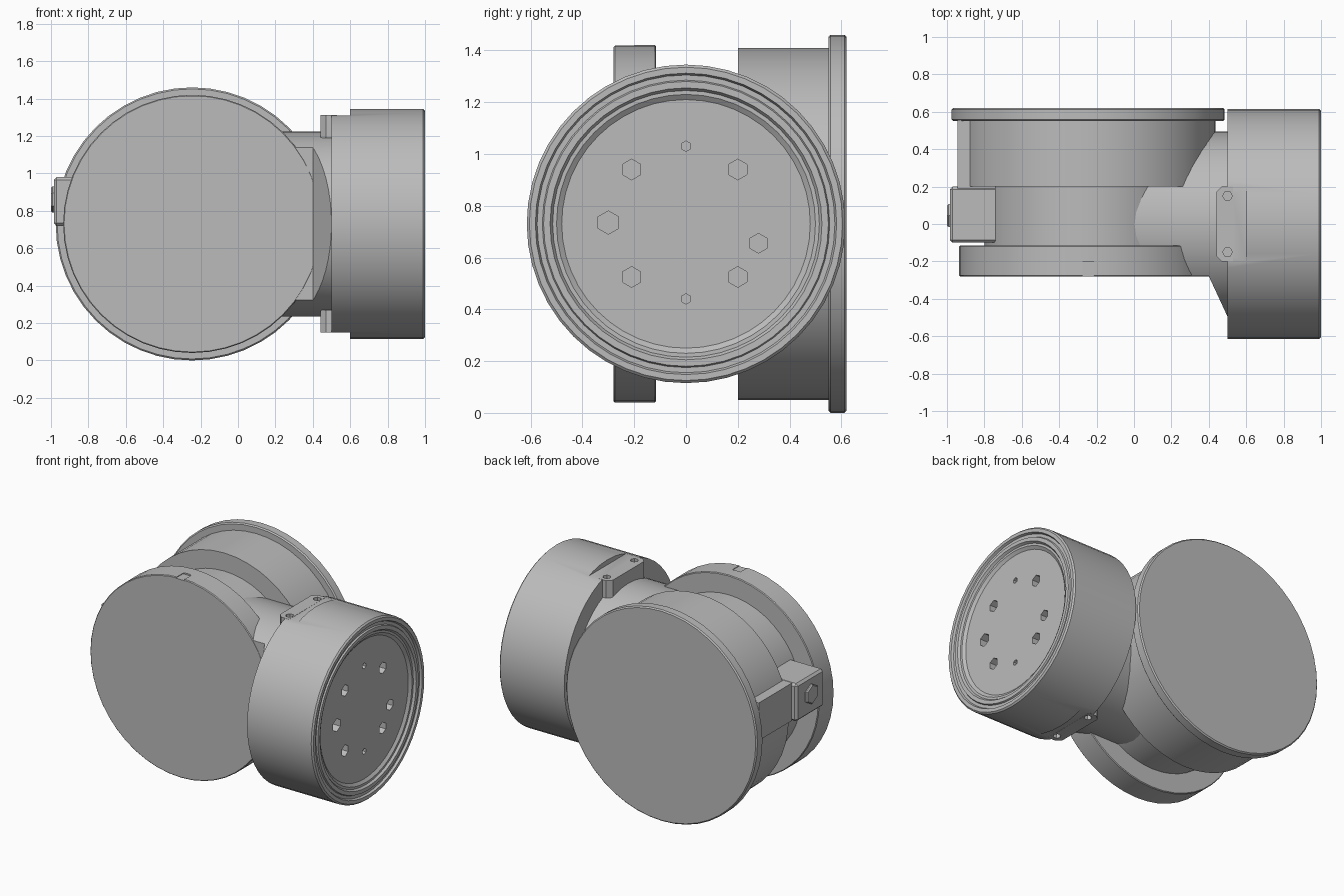
import bpy, bmesh, math
from mathutils import Matrix, Vector

if "Cube" in bpy.data.objects:
    bpy.data.objects.remove(bpy.data.objects["Cube"], do_unlink=True)

GREY = (0.5, 0.5, 0.5, 1)
grey = bpy.data.materials.new("plain grey")
grey.use_nodes = True
grey.diffuse_color = GREY
grey.node_tree.nodes["Principled BSDF"].inputs["Base Color"].default_value = GREY

MID_Z = 0.73      # height of both axes
DRUM_X = -0.245   # axis of the big drum
ALONG = {"x": Matrix.Rotation(math.pi / 2, 4, "Y"),
         "y": Matrix.Rotation(-math.pi / 2, 4, "X"),
         "z": Matrix.Identity(4)}


def finish(name, bm):
    bmesh.ops.remove_doubles(bm, verts=bm.verts, dist=1e-5)
    bmesh.ops.recalc_face_normals(bm, faces=bm.faces)
    mesh = bpy.data.meshes.new(name)
    bm.to_mesh(mesh)
    bm.free()
    obj = bpy.data.objects.new(name, mesh)
    bpy.context.collection.objects.link(obj)
    mesh.materials.append(grey)
    return obj


def lathe(name, profile, axis, centre, steps=48):
    """Turn a (radius, position) profile about an axis."""
    bm = bmesh.new()
    verts = [bm.verts.new((r, 0, h)) for r, h in profile]
    edges = [bm.edges.new(pair) for pair in zip(verts, verts[1:])]
    bmesh.ops.spin(bm, geom=verts + edges, cent=(0, 0, 0), axis=(0, 0, 1),
                   angle=2 * math.pi, steps=steps, use_merge=False)
    bm.transform(Matrix.Translation(centre) @ ALONG[axis])
    return finish(name, bm)


def rod(name, r, start, end, axis, centre, steps=48, bevel=0.0):
    return lathe(name, [(0, start), (r - bevel, start), (r, start + bevel),
                        (r, end - bevel), (r - bevel, end), (0, end)],
                 axis, centre, steps)


def prism(name, outline, low, high):
    """Extrude an outline in x and y between two heights."""
    bm = bmesh.new()
    face = bm.faces.new([bm.verts.new((x, y, low)) for x, y in outline])
    up = bmesh.ops.extrude_face_region(bm, geom=[face])["geom"]
    bmesh.ops.translate(bm, vec=(0, 0, high - low),
                        verts=[v for v in up if isinstance(v, bmesh.types.BMVert)])
    return finish(name, bm)


def box(name, x, y, z):
    return prism(name, [(x[0], y[0]), (x[1], y[0]), (x[1], y[1]), (x[0], y[1])], *z)


def apply_modifier(obj, mod):
    bpy.ops.object.select_all(action="DESELECT")
    bpy.context.view_layer.objects.active = obj
    obj.select_set(True)
    bpy.ops.object.modifier_apply(modifier=mod.name)


def carve(obj, cutter, operation="DIFFERENCE"):
    mod = obj.modifiers.new("carve", "BOOLEAN")
    mod.operation, mod.solver, mod.object = operation, "EXACT", cutter
    apply_modifier(obj, mod)
    bpy.data.objects.remove(cutter, do_unlink=True)


def soften(obj, width):
    mod = obj.modifiers.new("soften", "BEVEL")
    mod.width, mod.segments = width, 1
    apply_modifier(obj, mod)


# Big drum: rear flange, body, waist and front disc
drum_centre = (DRUM_X, 0, MID_Z)
rear_flange = rod("rear_flange", 0.73, 0.55, 0.62, "y", drum_centre, bevel=0.008)
drum_body = rod("drum_body", 0.68, 0.2, 0.56, "y", drum_centre)
drum_waist = rod("drum_waist", 0.555, -0.13, 0.21, "y", drum_centre)
front_disc = rod("front_disc", 0.69, -0.28, -0.115, "y", drum_centre, bevel=0.005)

# Alignment notch on top of the front disc
notch = rod("notch_cutter", 0.04, -0.4, -0.2, "y", (DRUM_X, 0, 1.425), steps=3)
notch.data.transform(Matrix.Translation((DRUM_X, 0, 1.43))
                     @ Matrix.Rotation(-math.pi / 2, 4, "Y")
                     @ Matrix.Translation((-DRUM_X, 0, -1.425)))
carve(front_disc, notch)

# Connecting tube, trimmed flush with the front disc and slanted to the cup
tube = rod("connecting_tube", 0.495, DRUM_X, 0.51, "x", (0, 0, MID_Z))
carve(tube, prism("tube_trim", [(-0.4, -0.279), (0.4, -0.279), (0.5, -0.495),
                                (0.6, -0.6), (0.6, 0.6), (-0.4, 0.6)], -0.2, 1.7),
      "INTERSECT")

# Output cup with stepped rim and sunken face
cup = lathe("output_cup", [(0, 0.5), (0.615, 0.5), (0.615, 0.99), (0.605, 1.0),
                           (0.582, 1.0), (0.575, 0.985), (0.555, 0.985),
                           (0.55, 0.995), (0.525, 0.995), (0.515, 0.98),
                           (0.5, 0.98), (0.48, 0.965), (0, 0.965)],
            "x", (0, 0, MID_Z))

# Bolt holes in the cup face: y, z, radius
holes = [(y, MID_Z + dz, 0.04) for y in (-0.21, 0.2) for dz in (-0.205, 0.21)]
holes += [(-0.3, 0.735, 0.045), (0.28, 0.655, 0.038),
          (0, 1.03, 0.02), (0, 0.44, 0.02)]
for y, z, r in holes:
    carve(cup, rod("hole_cutter", r, 0.9, 1.1, "x", (0, y, z), steps=6))

# Flats and screw pads above and below the cup
for side, name in ((1, "upper"), (-1, "lower")):
    def span(a, b):
        return sorted((MID_Z + side * a, MID_Z + side * b))
    carve(cup, box("flat_cutter", (0.4, 0.6), (-0.5, 0.5), span(0.58, 0.8)))
    pad = prism(name + "_screw_pad",
                [(0.44, -0.17), (0.47, -0.2), (0.53, -0.2),
                 (0.53, 0.2), (0.47, 0.2), (0.44, 0.17)], *span(0.46, 0.581))
    for y in (-0.15, 0.15):
        for part in (pad, cup):
            carve(part, rod("screw_cutter", 0.026, *span(0.54, 0.7), "z",
                            (0.5, y, 0), steps=6))

# Side boss with hexagonal plug, and the raised pad beside it
side_boss = box("side_boss", (-0.985, -0.7), (-0.1, 0.2), (0.72, 0.98))
soften(side_boss, 0.015)
drum_pad = box("drum_pad", (-0.945, -0.7), (0.19, 0.555), (0.72, 0.98))
plug = rod("side_plug", 0.07, -1.0, -0.97, "x", (0, 0.045, 0.86), steps=6, bevel=0.008)

# Smooth the round surfaces, keep the edges crisp
bpy.ops.object.select_all(action="DESELECT")
for obj in bpy.context.collection.objects:
    if obj.type == "MESH" and grey.name in obj.data.materials:
        obj.select_set(True)
        bpy.context.view_layer.objects.active = obj
bpy.ops.object.shade_smooth_by_angle(angle=math.radians(30))
